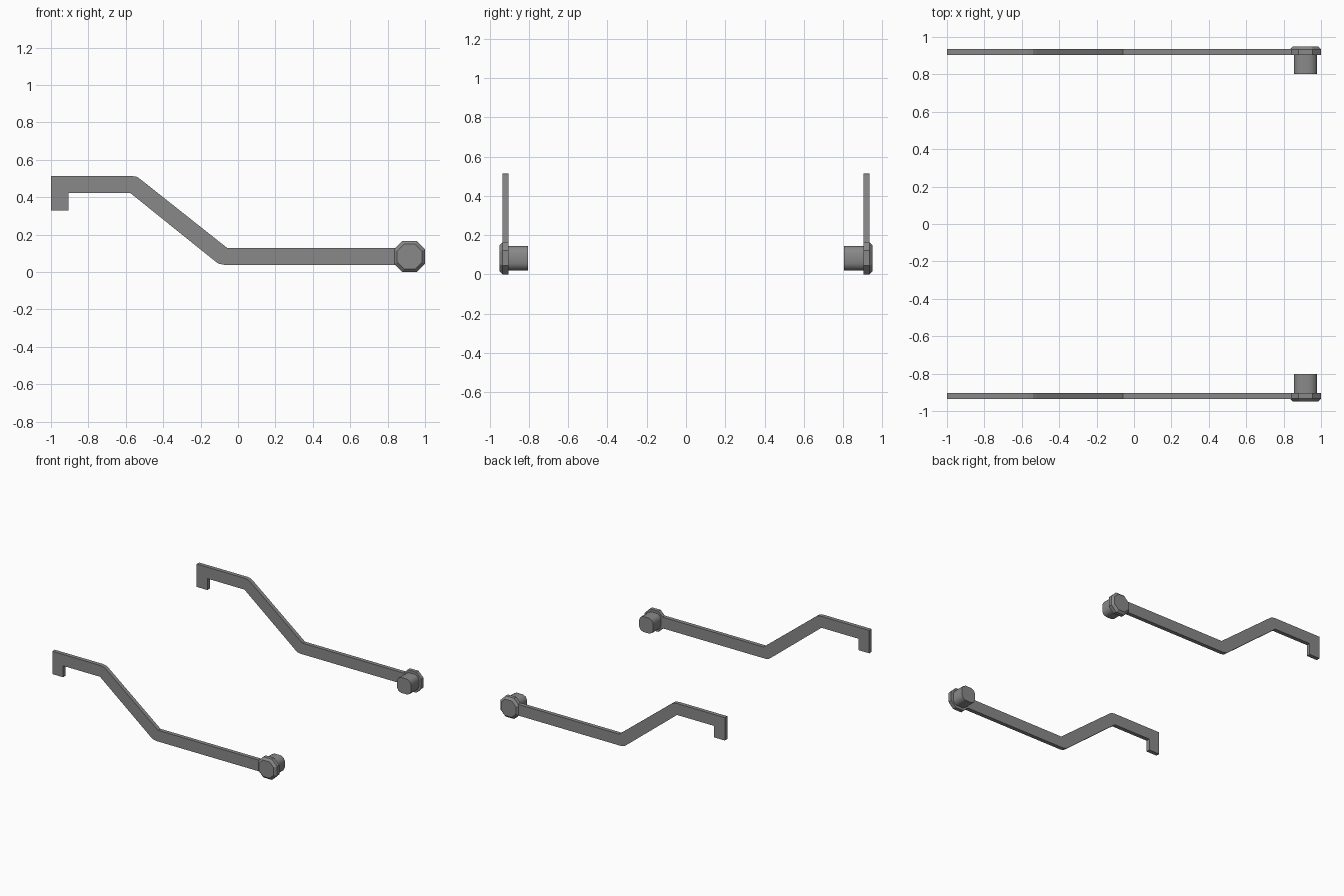
import bpy, bmesh

cube = bpy.data.objects.get("Cube")
if cube:
    bpy.data.objects.remove(cube, do_unlink=True)

grey = bpy.data.materials.new("mid_grey")
grey.use_nodes = True
colour = (0.25, 0.25, 0.25, 1)
grey.diffuse_color = colour
grey.node_tree.nodes["Principled BSDF"].inputs["Base Color"].default_value = colour


def loft(name, rings, side, smooth=0):
    """Join (outline, y) rings of equal length and close both ends."""
    bm = bmesh.new()
    loops = [[bm.verts.new((x, y * side, z)) for x, z in pts] for pts, y in rings]
    n = len(loops[0])
    for a, b in zip(loops, loops[1:]):
        for i in range(n):
            j = (i + 1) % n
            bm.faces.new((a[i], a[j], b[j], b[i]))
    bm.faces.new(loops[0])
    bm.faces.new(loops[-1])
    bmesh.ops.recalc_face_normals(bm, faces=bm.faces)
    mesh = bpy.data.meshes.new(name)
    bm.to_mesh(mesh)
    bm.free()
    mesh.materials.append(grey)
    obj = bpy.data.objects.new(name, mesh)
    bpy.context.collection.objects.link(obj)
    if smooth:
        bpy.ops.object.select_all(action='DESELECT')
        obj.select_set(True)
        bpy.context.view_layer.objects.active = obj
        bpy.ops.object.shade_smooth_by_angle(angle=smooth)
    return obj


def octagon(r, cut, extra=0):
    """Square with cut corners; extra softens each corner with one more point."""
    cx, cz = 0.917, 0.083
    pts = []
    for sx, sz in ((1, 1), (-1, 1), (-1, -1), (1, -1)):
        corner = [(r, r - cut), (r - cut, r)]
        if extra:
            corner.insert(1, (r - extra, r - extra))
        if sx * sz < 0:
            corner.reverse()
        pts += [(cx + sx * x, cz + sz * z) for x, z in corner]
    return pts


# Bent arm outline with a short hook at the far end
arm = [(-1, 0.33), (-0.905, 0.33), (-0.905, 0.422), (-0.575, 0.422),
       (-0.125, 0.06), (-0.105, 0.045), (-0.075, 0.039), (0.88, 0.039),
       (0.88, 0.129), (-0.058, 0.129), (-0.52, 0.495), (-0.54, 0.509),
       (-0.57, 0.514), (-1, 0.514)]

for side, label in ((-1, "front"), (1, "back")):
    loft(label + "_arm", [(arm, 0.903), (arm, 0.935)], side)
    # Chamfered hinge cap
    loft(label + "_hinge_cap", [(octagon(0.083, 0.045), 0.903),
                                (octagon(0.083, 0.045), 0.933),
                                (octagon(0.066, 0.036), 0.95)], side)
    # Rounded post pointing inward
    post = octagon(0.062, 0.034, 0.011)
    loft(label + "_hinge_post", [(post, 0.803), (post, 0.91)], side, 0.8)
